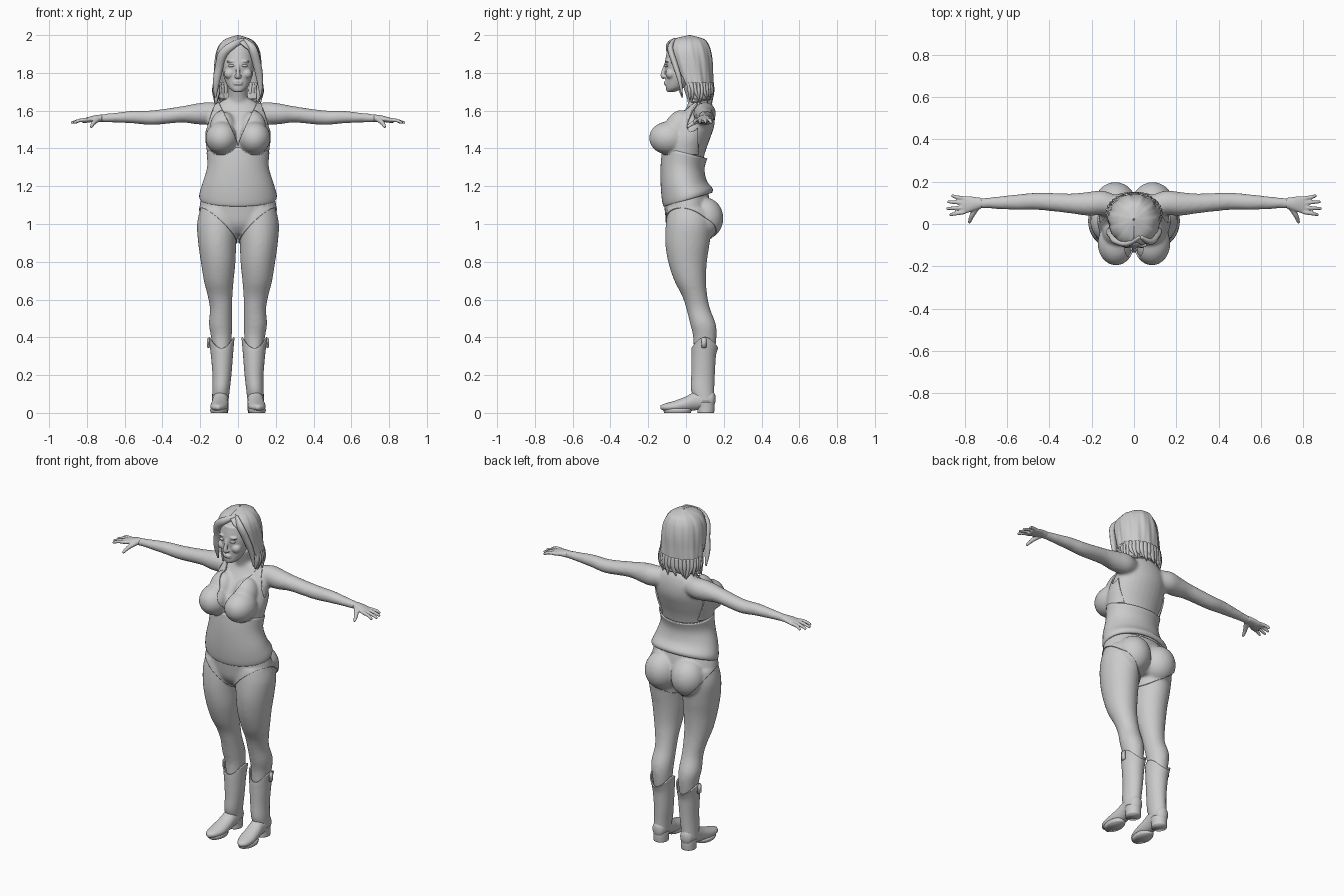
import bpy, bmesh, random
from math import sin, cos, tau, radians
from mathutils import Vector, Matrix, Euler

random.seed(4)
cube = bpy.data.objects.get("Cube")
if cube:
    bpy.data.objects.remove(cube, do_unlink=True)

clay = bpy.data.materials.new("plain grey")
clay.use_nodes = True
clay.diffuse_color = (.6, .6, .6, 1)
clay.node_tree.nodes["Principled BSDF"].inputs["Base Color"].default_value = (.6, .6, .6, 1)


def smooth_rows(rows, steps):
    """Catmull-Rom interpolation of section rows."""
    rows = [Vector(row) for row in rows]
    out = []
    for i in range(len(rows) - 1):
        a, b, c, d = rows[max(i - 1, 0)], rows[i], rows[i + 1], rows[min(i + 2, len(rows) - 1)]
        for step in range(steps):
            t = step / steps
            out.append(b + (c - a) * (t / 2) + (a * 2 - b * 5 + c * 4 - d) * (t * t / 2)
                       + (b * 3 - a - c * 3 + d) * (t ** 3 / 2))
    return out + [rows[-1]]


def skin(bm, rings, cap=True, closed=True):
    for low, high in zip(rings, rings[1:]):
        count = len(low)
        for i in range(count if closed else count - 1):
            j = (i + 1) % count
            bm.faces.new((low[i], low[j], high[j], high[i]))
    if cap:
        bm.faces.new(rings[0][::-1])
        bm.faces.new(rings[-1])


def loft(bm, rows, axis="Z", steps=4, sides=28, cap=True, warp=None):
    """Elliptic sections: position on axis, two centre offsets, two radii."""
    rings = []
    for p, u, v, ru, rv in smooth_rows(rows, steps):
        ring = []
        for i in range(sides):
            s, t = u + ru * cos(tau * i / sides), v + rv * sin(tau * i / sides)
            co = Vector({"X": (p, s, t), "Y": (s, p, t), "Z": (s, t, p)}[axis])
            ring.append(bm.verts.new(warp(co) if warp else co))
        rings.append(ring)
    skin(bm, rings, cap)


def tube(bm, rows, up=(0, 1, 0), flat=1, sides=10, steps=5):
    """Tapered tube through rows of x, y, z, radius."""
    rows = smooth_rows(rows, steps)
    rings = []
    for i, row in enumerate(rows):
        along = (rows[min(i + 1, len(rows) - 1)] - rows[max(i - 1, 0)]).to_3d()
        side = along.cross(Vector(up)).normalized()
        other = side.cross(along).normalized()
        rings.append([bm.verts.new(row.to_3d() + side * row[3] * cos(tau * k / sides)
                                   + other * row[3] * flat * sin(tau * k / sides))
                      for k in range(sides)])
    skin(bm, rings)


def ball(bm, centre, radii, pitch=0):
    matrix = (Matrix.Translation(centre) @ Euler((radians(pitch), 0, 0)).to_matrix().to_4x4()
              @ Matrix.Diagonal((*radii, 1)))
    bmesh.ops.create_uvsphere(bm, u_segments=28, v_segments=18, radius=1, matrix=matrix)


def mirror(bm):
    copy = bmesh.ops.duplicate(bm, geom=bm.verts[:] + bm.edges[:] + bm.faces[:])["geom"]
    verts = [g for g in copy if isinstance(g, bmesh.types.BMVert)]
    bmesh.ops.scale(bm, vec=(-1, 1, 1), verts=verts)
    bmesh.ops.reverse_faces(bm, faces=[g for g in copy if isinstance(g, bmesh.types.BMFace)])


def make(name, bm, voxel=0, relax=0, thick=0, offset=1, fix=True):
    if fix:
        bmesh.ops.recalc_face_normals(bm, faces=bm.faces[:])
    mesh = bpy.data.meshes.new(name)
    bm.to_mesh(mesh)
    bm.free()
    mesh.materials.append(clay)
    for face in mesh.polygons:
        face.use_smooth = True
    obj = bpy.data.objects.new(name, mesh)
    bpy.context.collection.objects.link(obj)
    if voxel:
        mod = obj.modifiers.new("blend", "REMESH")
        mod.mode, mod.voxel_size, mod.use_smooth_shade = "VOXEL", voxel, True
    if relax:
        mod = obj.modifiers.new("relax", "SMOOTH")
        mod.factor, mod.iterations = .5, relax
    if thick:
        mod = obj.modifiers.new("thickness", "SOLIDIFY")
        mod.thickness, mod.offset = thick, offset
    return obj


# Body: legs, hips, bust and arms on one side, mirrored, then the torso and neck
bm = bmesh.new()
loft(bm, [(.3, .085, .095, .045, .055), (.4, .088, .1, .055, .062), (.47, .092, .09, .062, .068),
          (.55, .09, .065, .059, .063), (.62, .095, .046, .066, .067), (.7, .102, .022, .079, .084),
          (.8, .105, .008, .092, .103), (.9, .11, .008, .101, .118), (1, .108, .015, .109, .122),
          (1.08, .1, .015, .1, .11)])
ball(bm, (.088, .1, 1.03), (.092, .092, .105))
ball(bm, (.085, -.092, 1.455), (.079, .096, .08))
ball(bm, (.076, -.04, 1.51), (.065, .065, .09), -25)
loft(bm, [(.08, .085, 1.585, .05, .05), (.15, .1, 1.585, .058, .06), (.22, .095, 1.583, .056, .055),
          (.3, .097, 1.58, .047, .043), (.45, .107, 1.563, .041, .039), (.55, .103, 1.566, .037, .034),
          (.65, .1, 1.563, .029, .026), (.72, .098, 1.56, .025, .021), (.76, .096, 1.557, .029, .018)], "X")
mirror(bm)
loft(bm, [(.95, 0, .02, .08, .08), (1, 0, .02, .19, .115), (1.08, 0, .01, .2, .118),
          (1.15, 0, 0, .185, .115), (1.22, 0, -.015, .167, .11), (1.3, 0, -.02, .152, .106),
          (1.38, 0, -.008, .157, .11), (1.45, 0, .01, .166, .117), (1.52, 0, .04, .162, .11),
          (1.58, 0, .065, .15, .087), (1.63, 0, .075, .115, .066), (1.66, 0, .07, .07, .055)])
tube(bm, [(0, .075, 1.58, .065), (0, .06, 1.66, .053), (0, .03, 1.75, .052)], sides=20)
body = make("body", bm, voxel=.009, relax=8)

# Hands with four fingers and a thumb
bm = bmesh.new()
loft(bm, [(.72, .098, 1.56, .025, .02), (.76, .095, 1.558, .034, .017), (.8, .09, 1.55, .042, .014),
          (.825, .088, 1.546, .04, .01)], "X")
for root, tip, reach in ((.12, .135, .86), (.1, .105, .88), (.077, .073, .885), (.056, .043, .87)):
    tube(bm, [(.8, root, 1.552, .01), (.84, (root + tip) / 2, 1.548, .0095), (reach, tip, 1.535, .007)])
tube(bm, [(.74, .08, 1.555, .014), (.765, .04, 1.535, .012), (.778, .005, 1.512, .007)], up=(0, 0, 1))
mirror(bm)
make("hands", bm, voxel=.004, relax=3)

# Head with brows, cheeks, nose and lips
bm = bmesh.new()
ball(bm, (.035, -.1, 1.861), (.027, .012, .007))
ball(bm, (.044, -.08, 1.795), (.03, .028, .028))
ball(bm, (.012, -.117, 1.781), (.008, .009, .007))
mirror(bm)
ball(bm, (0, .01, 1.87), (.09, .115, .114))
loft(bm, [(1.7, 0, -.08, .022, .022), (1.72, 0, -.06, .048, .047), (1.76, 0, -.04, .069, .068),
          (1.8, 0, -.03, .08, .079), (1.85, 0, -.025, .085, .087), (1.92, 0, -.012, .083, .088)])
tube(bm, [(0, -.106, 1.85, .008), (0, -.119, 1.81, .01), (0, -.122, 1.785, .013), (0, -.112, 1.773, .011)],
     up=(1, 0, 0))
for height in (1.751, 1.741):
    ball(bm, (0, -.105, height), (.025, .012, .006))
make("head", bm, voxel=.004, relax=3)

# Eyes
bm = bmesh.new()
ball(bm, (.034, -.1, 1.838), (.017, .014, .008))
mirror(bm)
make("eyes", bm)

# Hair shell, open around the face
bm = bmesh.new()
rings = []
for z, x, y, rx, ry, opening in smooth_rows(
        [(1.66, 0, .06, .112, .077, 75), (1.72, 0, .045, .128, .098, 70), (1.8, 0, .03, .125, .112, 56),
         (1.86, 0, .02, .122, .121, 46), (1.91, 0, .012, .115, .122, 36), (1.95, 0, .01, .098, .11, 15),
         (1.98, 0, .015, .065, .078, 0), (2, 0, .02, .004, .004, 0)], 5):
    start = radians(max(opening, 0))
    ring = []
    for i in range(73):
        a = start + (tau - 2 * start) * i / 72
        wave = 1 + .018 * sin(11 * a + 14 * z) + .01 * sin(23 * a)
        ring.append(bm.verts.new((x + rx * wave * sin(a), y - ry * wave * cos(a), z)))
    rings.append(ring)
skin(bm, rings, cap=False, closed=False)
make("hair", bm, thick=.012, offset=-1, fix=False)

# Locks: swept fringe on both sides of the parting, flicked ends below
bm = bmesh.new()
tube(bm, [(.03, -.06, 1.975, .012), (.075, -.083, 1.93, .022), (.1, -.06, 1.85, .022),
          (.115, -.035, 1.77, .018), (.12, -.02, 1.68, .005)], flat=.7)
tube(bm, [(.03, -.06, 1.975, .012), (-.03, -.092, 1.945, .02), (-.08, -.08, 1.9, .024),
          (-.1, -.055, 1.83, .022), (-.115, -.04, 1.75, .018), (-.12, -.02, 1.67, .005)], flat=.7)
for i in range(22):
    a = radians(70 + 220 * i / 21)
    tip = a + random.uniform(-.2, .2)
    flick = random.uniform(.95, 1.12)
    tube(bm, [(.12 * sin(a), .045 - .095 * cos(a), 1.75, .012),
              (.12 * sin(a), .05 - .09 * cos(a), 1.7, .017),
              (.115 * flick * sin(tip), .055 - .08 * flick * cos(tip), random.uniform(1.63, 1.67), .003)],
         flat=.6, sides=8)
make("hair_locks", bm)

# Loose top with slanting hem
def slant(co):
    co.z += co.y * (.3 - .55 * (co.z - 1.12) / .255)
    return co


bm = bmesh.new()
loft(bm, [(1.125, 0, .01, .193, .12), (1.13, 0, .01, .203, .13), (1.16, 0, .006, .204, .134),
          (1.22, 0, -.012, .187, .122), (1.3, 0, -.018, .163, .116), (1.375, 0, -.006, .166, .119)],
     sides=48, cap=False, warp=slant)
make("top_midriff", bm, thick=.007, offset=-1, fix=False)


def garment(name, planes, thick, both=False):
    """Skin-tight cloth: the body surface trimmed by planes (point, outward normal)."""
    bpy.context.view_layer.update()
    bm = bmesh.new()
    bm.from_object(body, bpy.context.evaluated_depsgraph_get())
    for point, normal in planes:
        bmesh.ops.bisect_plane(bm, geom=bm.verts[:] + bm.edges[:] + bm.faces[:], plane_co=point,
                               plane_no=Vector(normal).normalized(), clear_outer=True)
    if both:
        mirror(bm)
    make(name, bm, thick=thick, fix=False)


# Halter cups and briefs
garment("top_cups", [((0, 0, 1.37), (0, 0, -1)), ((.004, 0, 0), (-1, 0, 0)), ((0, .06, 0), (0, 1, 0)),
                     ((0, 0, 1.41), (-.21, 0, .09)), ((.125, 0, 1.62), (.96, 0, .28))], .008, both=True)
garment("briefs", [((0, 0, 1.16), (0, 0, 1))]
        + [((side * .025, -.1, .955), (side * .68, -.25, -.73)) for side in (1, -1)], .006)

# Neck strap
bm = bmesh.new()
tube(bm, [(.105, .03, 1.645, .009), (.08, .09, 1.655, .008), (0, .125, 1.66, .007)], up=(0, 0, 1), flat=.6)
mirror(bm)
make("neck_strap", bm)

# Boots: shaft dipping at front and back, foot, sole, heel and pull tabs
def dip(co):
    co.z -= .055 * ((co.y - .1) / .07) ** 2 * max(0, (co.z - .3) / .1)
    return co


bm = bmesh.new()
loft(bm, [(.06, .094, .1, .043, .05), (.12, .09, .088, .046, .061), (.2, .085, .09, .05, .062),
          (.3, .085, .093, .058, .065), (.36, .086, .097, .064, .069), (.4, .087, .1, .069, .071)],
     sides=40, cap=False, warp=dip)
mirror(bm)
make("boot_shafts", bm, thick=.007, offset=-1, fix=False)

bm = bmesh.new()
loft(bm, [(-.135, .106, .03, .01, .01), (-.11, .105, .03, .032, .02), (-.06, .1, .034, .046, .03),
          (0, .096, .047, .045, .04), (.05, .093, .064, .042, .05), (.1, .093, .07, .043, .05),
          (.14, .093, .072, .034, .045), (.155, .093, .075, .012, .02)], "Y")
loft(bm, [(0, .101, -.045, .043, .07), (.014, .101, -.045, .047, .075), (.022, .101, -.045, .044, .072)])
loft(bm, [(0, .093, .105, .041, .044), (.03, .093, .105, .042, .046), (.055, .093, .1, .044, .05)])
mirror(bm)
make("boot_feet", bm)

bm = bmesh.new()
bmesh.ops.create_cube(bm, size=1, matrix=Matrix.Translation((.156, .095, .37))
                      @ Matrix.Diagonal((.014, .028, .055, 1)))
bmesh.ops.bevel(bm, geom=bm.edges[:], offset=.004, segments=2, affect="EDGES")
mirror(bm)
make("boot_pull_tabs", bm)
